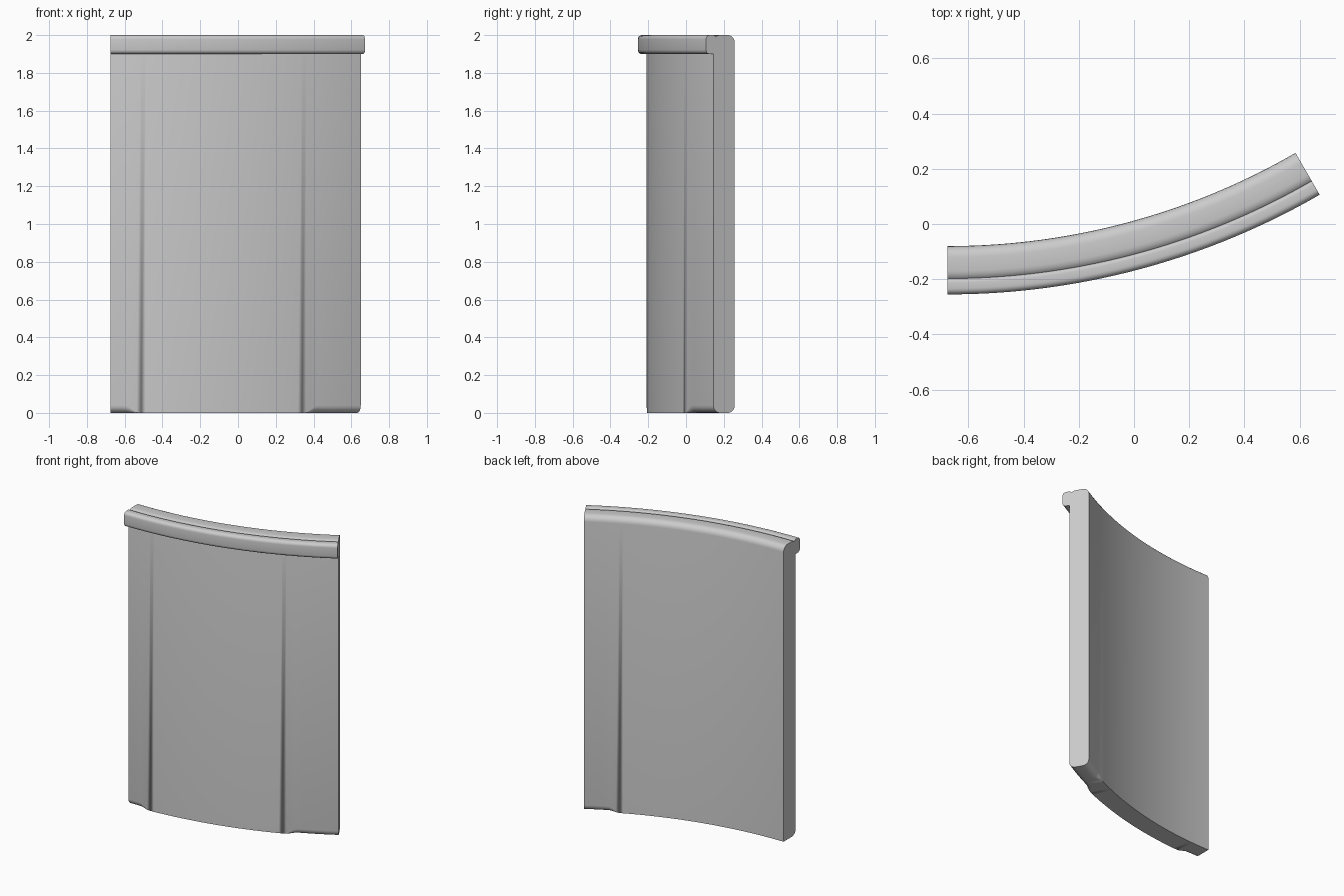
import bpy, bmesh
from math import sin, cos, pi, radians

if "Cube" in bpy.data.objects:
    bpy.data.objects.remove(bpy.data.objects["Cube"])

CX, CY = -0.675, 2.44      # centre of the arc
SWEEP, STEPS = 30.0, 60    # degrees, segments
SEG = 5                    # segments per rounded corner


def ramp(a, lo, hi):
    t = max(0.0, min(1.0, (a - lo) / (hi - lo)))
    return t * t * (3 - 2 * t)


def rounded_profile(r0, r1, z0, z1, radii):
    """Rounded rectangle in (radius, z); corners: low-in, low-out, top-out, top-in."""
    corners = [(r0, z0, 1, 1, pi), (r1, z0, -1, 1, 1.5 * pi),
               (r1, z1, -1, -1, 0), (r0, z1, 1, -1, 0.5 * pi)]
    pts = []
    for (r, z, sr, sz, start), rad in zip(corners, radii):
        for i in range(SEG + 1):
            t = start + 0.5 * pi * i / SEG
            pts.append((r + sr * rad + rad * cos(t), z + sz * rad + rad * sin(t)))
    return pts


def arc_sweep(name, profile_at):
    """Sweep a profile that may vary with the angle, and cap both ends."""
    bm = bmesh.new()
    rings = []
    for k in range(STEPS + 1):
        deg = SWEEP * k / STEPS
        a = radians(deg)
        rings.append([bm.verts.new((CX + r * sin(a), CY - r * cos(a), z))
                      for r, z in profile_at(deg)])
    n = len(rings[0])
    for p, q in zip(rings, rings[1:]):
        for i in range(n):
            j = (i + 1) % n
            bm.faces.new((p[i], p[j], q[j], q[i]))
    bm.faces.new(rings[0])
    bm.faces.new(rings[-1])
    bmesh.ops.remove_doubles(bm, verts=bm.verts, dist=0.0002)
    bmesh.ops.recalc_face_normals(bm, faces=bm.faces)
    me = bpy.data.meshes.new(name)
    bm.to_mesh(me)
    bm.free()
    ob = bpy.data.objects.new(name, me)
    bpy.context.collection.objects.link(ob)
    bpy.ops.object.select_all(action='DESELECT')
    ob.select_set(True)
    bpy.context.view_layer.objects.active = ob
    bpy.ops.object.shade_smooth_by_angle(angle=radians(35))
    return ob


# Curved wall: rounded top, bottom edges worn round only near the ends
def wall_profile(deg):
    inner = 0.04 * ramp(deg, 25.0, 26.5)
    outer = 0.04 * max(1 - ramp(deg, 1.7, 3.3), ramp(deg, 22.8, 24.5))
    return rounded_profile(2.52, 2.65, 0.0, 2.0, (inner, outer, 0.04, 0.04))


arc_sweep("curved_wall", wall_profile)

# Trim rail along the top of the outer face
arc_sweep("top_trim", lambda deg: rounded_profile(
    2.637, 2.695, 1.9, 2.0, (0.015, 0.022, 0.022, 0.015)))
